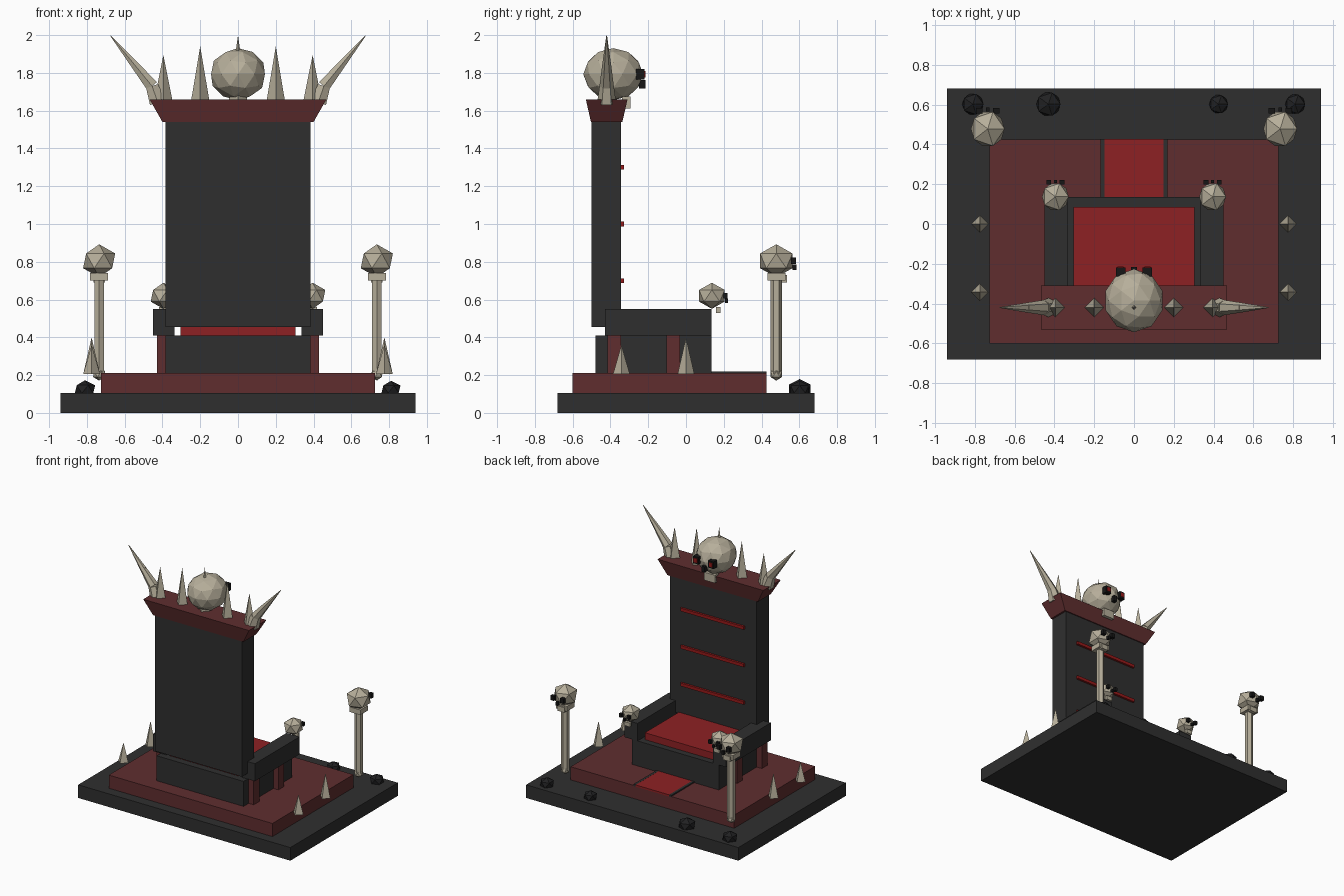
import bpy, bmesh
from mathutils import Matrix, Vector

if "Cube" in bpy.data.objects:
    bpy.data.objects.remove(bpy.data.objects["Cube"])


def material(name, rgb):
    m = bpy.data.materials.new(name)
    m.use_nodes = True
    m.diffuse_color = (*rgb, 1)
    m.node_tree.nodes["Principled BSDF"].inputs["Base Color"].default_value = (*rgb, 1)
    return m


STONE = material("dark_stone", (.028, .028, .028))
MAROON = material("maroon_stone", (.115, .027, .028))
CLOTH = material("red_cloth", (.27, .015, .017))
GLOW = material("glowing_red", (.3, .01, .01))
BONE = material("bone", (.47, .425, .325))
ROCK = material("black_rock", (.015, .015, .016))
SOCKET = material("socket_black", (.008, .008, .008))


def finish(name, bm, mat):
    bmesh.ops.recalc_face_normals(bm, faces=bm.faces)
    me = bpy.data.meshes.new(name)
    bm.to_mesh(me)
    bm.free()
    me.materials.append(mat)
    ob = bpy.data.objects.new(name, me)
    bpy.context.collection.objects.link(ob)
    return ob


def box(name, mat, x, y, z, flare=None):
    """Box between (min, max) pairs; flare scales the top about its centre."""
    bm = bmesh.new()
    bmesh.ops.create_cube(bm, size=1)
    for v in bm.verts:
        if flare and v.co.z > 0:
            v.co.x *= flare[0]
            v.co.y *= flare[1]
        for i, (a, b) in enumerate((x, y, z)):
            v.co[i] = (a + b) / 2 + v.co[i] * (b - a)
    return finish(name, bm, mat)


def block(name, mat, centre, size):
    return box(name, mat, *[(c - s / 2, c + s / 2) for c, s in zip(centre, size)])


def ball(name, mat, centre, radii, detail=1):
    bm = bmesh.new()
    bmesh.ops.create_icosphere(bm, subdivisions=detail, radius=1,
                               matrix=Matrix.LocRotScale(Vector(centre), None, Vector(radii)))
    return finish(name, bm, mat)


def cone(name, mat, start, end, r1, r2, sides):
    a, b = Vector(start), Vector(end)
    bm = bmesh.new()
    rot = Vector((0, 0, 1)).rotation_difference(b - a)
    bmesh.ops.create_cone(bm, cap_ends=True, segments=sides, radius1=r1, radius2=r2,
                          depth=(b - a).length,
                          matrix=Matrix.LocRotScale((a + b) / 2, rot, None))
    bmesh.ops.remove_doubles(bm, verts=bm.verts, dist=1e-5)
    return finish(name, bm, mat)


def skull(name, centre, r, detail=1, glowing=False):
    """Faceted skull looking along +y."""
    c = Vector(centre)

    def part(label, mat, offset, size):
        block(f"{name}_{label}", mat, c + Vector(offset) * r, Vector(size) * r)

    ball(name, BONE, c, (r, r * 1.06, r * .92), detail)
    for s in (-1, 1):
        part("eye_socket", SOCKET, (s * .45, .96, 0), (.32, .3, .38))
        if glowing:
            part("eye_glow", GLOW, (s * .45, 1.12, 0), (.2, .04, .22))
    part("nose", SOCKET, (0, 1.02, -.35), (.2, .22, .3))
    part("jaw", BONE, (0, .45, -1), (.65, .3, .42))


# Stepped platform and carpet
box("base_slab", STONE, (-.94, .94), (-.68, .68), (0, .105))
box("dais", MAROON, (-.725, .725), (-.6, .425), (.105, .21))
box("carpet", CLOTH, (-.148, .148), (.1, .426), (.205, .219))
for s in (-1, 1):
    block("carpet_border", STONE, (s * .158, .263, .212), (.02, .326, .015))

# Seat and arms
box("seat_block", STONE, (-.385, .385), (-.48, .135), (.21, .41))
box("seat_cushion", CLOTH, (-.305, .305), (-.425, .085), (.41, .465))
for s in (-1, 1):
    block("armrest", STONE, (s * .393, -.147, .48), (.116, .565, .14))
    for y in (-.38, -.068):
        block("armrest_post", MAROON, (s * .395, y, .31), (.07, .07, .2))
    skull("armrest_skull", (s * .395, .137, .62), .075)

# Tall back with glowing bars and flared crest
box("backrest", STONE, (-.385, .385), (-.5, -.345), (.455, 1.54))
for z in (.7, 1, 1.3):
    block("back_bar", GLOW, (0, -.338, z), (.56, .02, .025))
box("crest", MAROON, (-.4, .4), (-.503, -.337), (1.54, 1.66), flare=(1.17, 1.33))

# Crest spikes, skull and horns
for x, tip in ((-.395, 1.895), (-.2, 1.94), (0, 2), (.2, 1.94), (.395, 1.895)):
    cone("crest_spike", BONE, (x, -.42, 1.655), (x, -.42, tip), .048, 0, 4)
skull("crest_skull", (0, -.385, 1.793), .15, detail=2, glowing=True)
HORN = [(.425, 1.645, .05), (.455, 1.73, .038), (.545, 1.84, .024), (.675, 1.997, .002)]
for s in (-1, 1):
    for (x1, z1, r1), (x2, z2, r2) in zip(HORN, HORN[1:]):
        cone("horn_segment", BONE, (s * x1, -.42, z1), (s * x2, -.42, z2), r1, r2, 6)

# Skull-topped bone poles, side spikes
for s in (-1, 1):
    x, y = s * .735, .478
    cone("bone_pole", BONE, (x, y, .2), (x, y, .71), .03, .03, 6)
    ball("pole_foot", BONE, (x, y, .205), (.036, .036, .034))
    block("pole_cap", BONE, (x, y, .72), (.095, .095, .04))
    skull("pole_skull", (x, y, .805), .095)
    for y, tip in ((0, .4), (-.342, .36)):
        cone("side_spike", BONE, (s * .775, y, .207), (s * .775, y, tip), .044, 0, 4)

# Loose rocks along the platform edge
for x, r in ((-.81, .06), (-.43, .068), (.425, .053), (.81, .056)):
    ball("rock", ROCK, (x, .602, .125), (r, r, r * .8))
